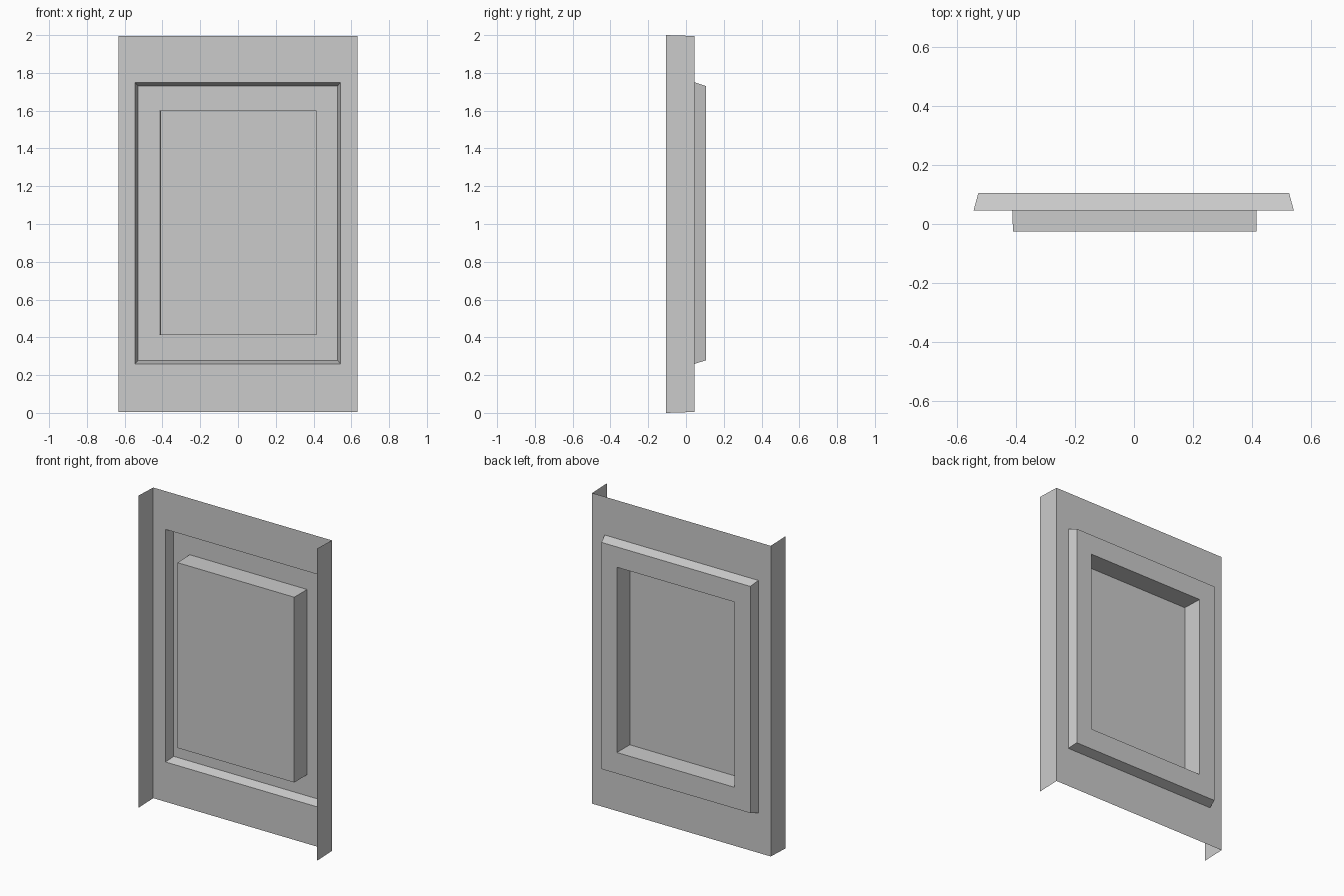
import bpy, bmesh

if "Cube" in bpy.data.objects:
    bpy.data.objects.remove(bpy.data.objects["Cube"])


def rect(bm, x0, x1, z0, z1, y):
    """Four corners, counter-clockwise seen from the front."""
    return [bm.verts.new((x, y, z)) for x, z in ((x0, z0), (x1, z0), (x1, z1), (x0, z1))]


def ring(bm, outer, inner):
    """Join two rectangles with four quads."""
    for i in range(4):
        j = (i + 1) % 4
        bm.faces.new((outer[i], outer[j], inner[j], inner[i]))


def finish(bm, name):
    mesh = bpy.data.meshes.new(name)
    bm.to_mesh(mesh)
    bm.free()
    obj = bpy.data.objects.new(name, mesh)
    bpy.context.collection.objects.link(obj)


FACE_Y, BACK_Y, RAISED_Y, EDGE_Y = 0.046, 0.105, -0.025, -0.105

# Pressed sheet: frame, sloped recess, recess floor, raised centre block
bm = bmesh.new()
frame = rect(bm, -0.633, 0.633, 0.005, 1.995, FACE_Y)
loops = [
    frame,
    rect(bm, -0.545, 0.543, 0.26, 1.75, FACE_Y),
    rect(bm, -0.529, 0.527, 0.278, 1.73, BACK_Y),
    rect(bm, -0.416, 0.416, 0.413, 1.6, BACK_Y),
    rect(bm, -0.411, 0.416, 0.413, 1.6, RAISED_Y),
]
for outer, inner in zip(loops, loops[1:]):
    ring(bm, outer, inner)
bm.faces.new(loops[-1])

# Side flanges folded forward from the left and right edges
flange = rect(bm, -0.633, 0.633, 0.0, 2.0, EDGE_Y)
for i in (1, 3):
    j = (i + 1) % 4
    bm.faces.new((frame[j], frame[i], flange[i], flange[j]))
finish(bm, "pressed_panel")
